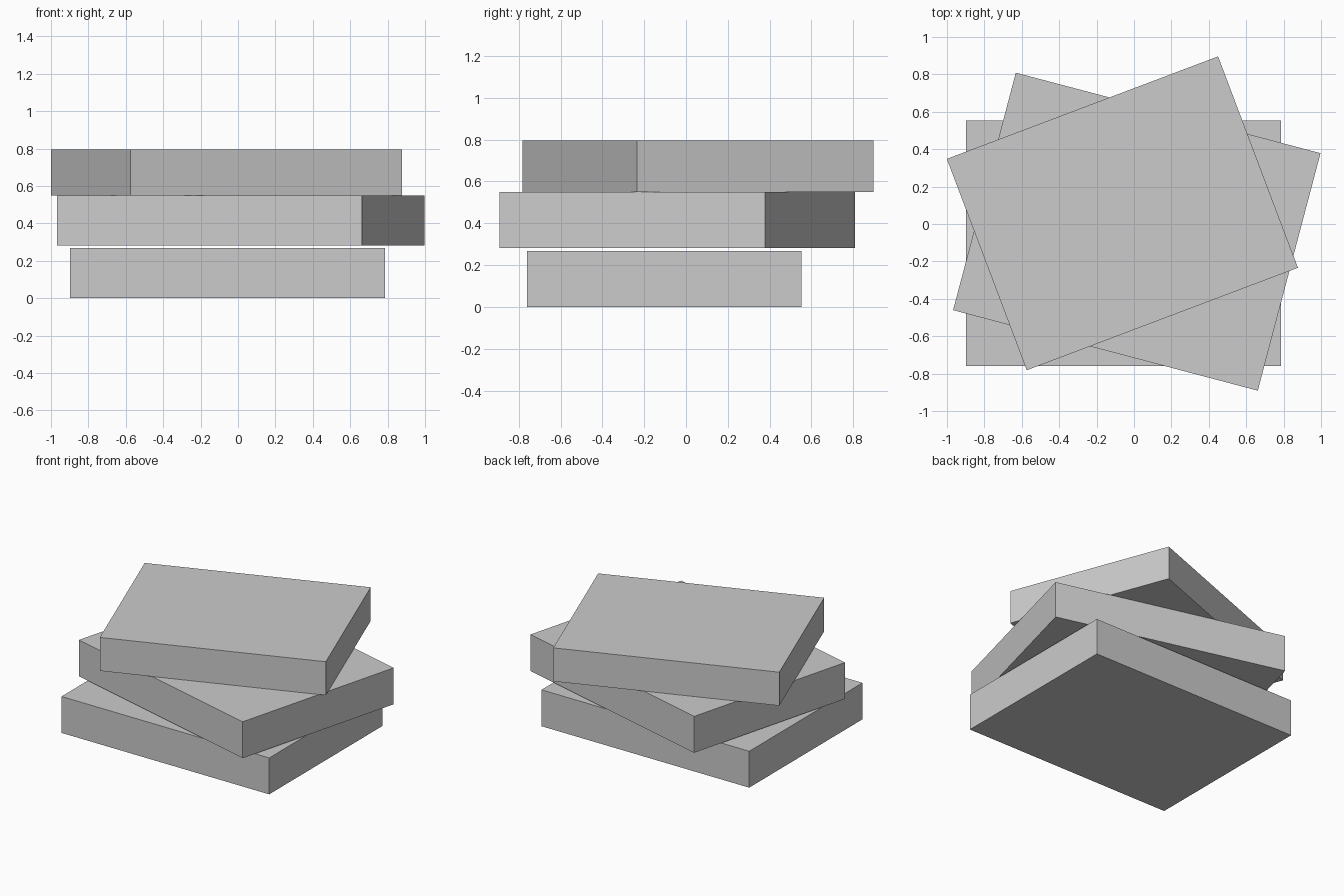
import bpy
import math

cube = bpy.data.objects.get("Cube")
if cube:
    bpy.data.objects.remove(cube, do_unlink=True)

# Single stone-grey colour
grey = bpy.data.materials.new("light grey")
grey.use_nodes = True
colour = (0.6, 0.6, 0.6, 1.0)
grey.diffuse_color = colour
for node in grey.node_tree.nodes:
    if node.type == "BSDF_PRINCIPLED":
        node.inputs["Base Color"].default_value = colour

WIDTH, DEPTH, HEIGHT = 1.685, 1.313, 0.267


def slab(name, x, y, bottom, angle, scale=1.0):
    """Flat box resting at the given height, turned about the vertical."""
    height = HEIGHT * scale
    bpy.ops.mesh.primitive_cube_add(size=1, location=(x, y, bottom + height / 2),
                                    rotation=(0, 0, math.radians(angle)))
    obj = bpy.context.object
    obj.name = name
    obj.scale = (WIDTH * scale, DEPTH * scale, height)
    obj.data.materials.append(grey)
    return obj


# Stack of twisted slabs, the top one a little smaller
slab("bottom_slab", -0.057, -0.104, 0, 0)
slab("middle_slab", 0.015, -0.041, 0.282, -14.8)
slab("top_slab", -0.062, 0.057, 0.55, 20.7, 0.92)
